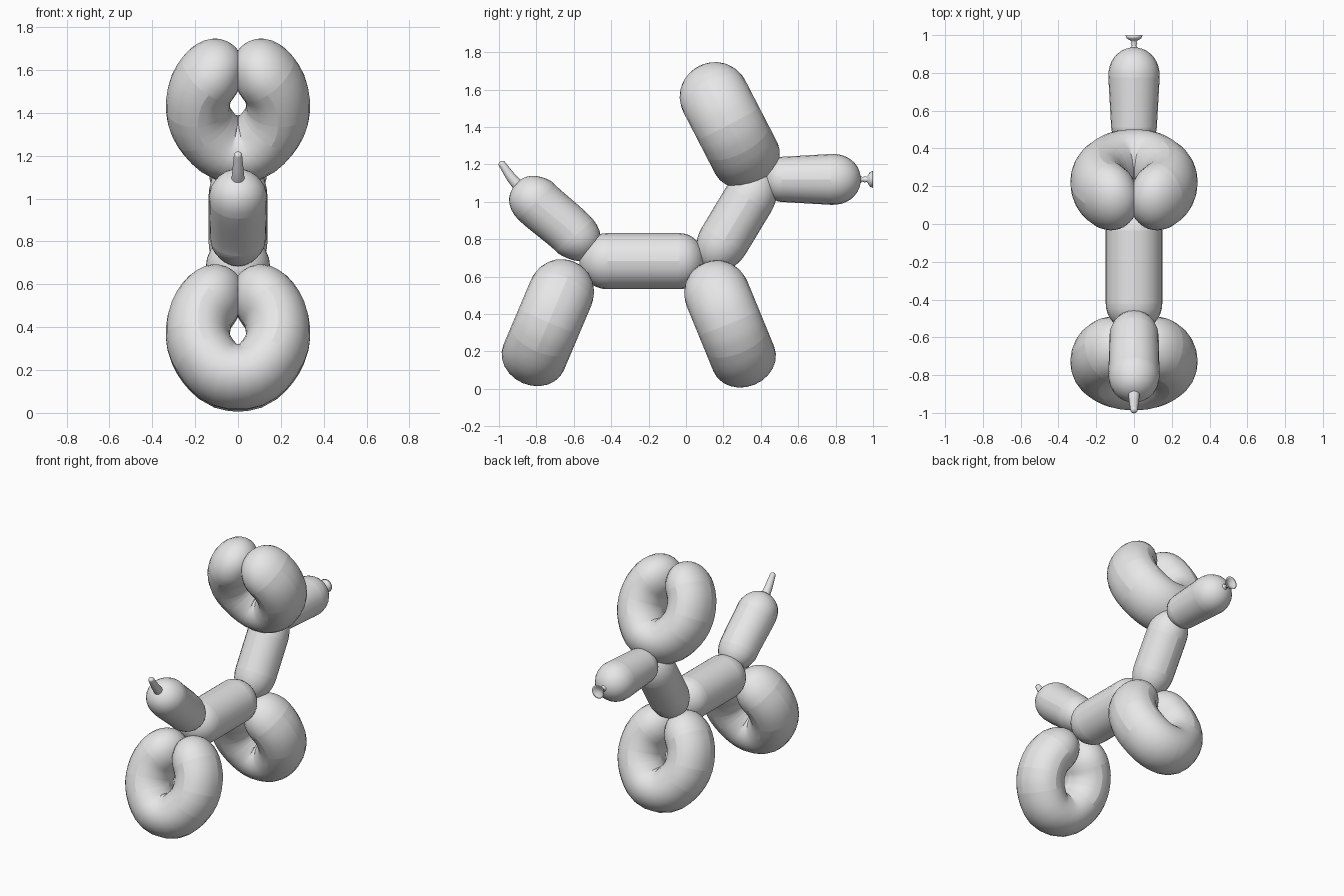
import bpy, bmesh, math
from mathutils import Vector

if "Cube" in bpy.data.objects:
    bpy.data.objects.remove(bpy.data.objects["Cube"])

SIDES = 24
rubber = bpy.data.materials.new("light grey rubber")
rubber.use_nodes = True
GREY = (0.8, 0.8, 0.8, 1)
rubber.diffuse_color = GREY
rubber.node_tree.nodes["Principled BSDF"].inputs["Base Color"].default_value = GREY


def curve(points, steps=24):
    """Dense smooth path through the given points."""
    p = [2 * points[0] - points[1]] + points + [2 * points[-1] - points[-2]]
    out = []
    for a, b, c, d in zip(p, p[1:], p[2:], p[3:]):
        for k in range(steps):
            t = k / steps
            out.append(0.5 * (2 * b + (c - a) * t + (2 * a - 5 * b + 4 * c - d) * t * t
                              + (3 * b - a - 3 * c + d) * t ** 3))
    return out + [points[-1]]


def skin(name, rings, normal, depth=1.0, seams=(), mirrored=False):
    """Skin rings of (centre, radius, tangent); seams are ring indices."""
    bm = bmesh.new()
    loops = []
    for centre, r, tangent in rings:
        side = normal.cross(tangent).normalized()
        angles = [2 * math.pi * k / SIDES for k in range(SIDES)]
        loops.append([bm.verts.new(centre + r * (math.cos(a) * depth * normal + math.sin(a) * side))
                      for a in angles])
    for lo, hi in zip(loops, loops[1:]):
        for k in range(SIDES):
            j = (k + 1) % SIDES
            bm.faces.new((lo[k], lo[j], hi[j], hi[k]))
    bm.faces.new(loops[0])
    bm.faces.new(loops[-1])
    bmesh.ops.recalc_face_normals(bm, faces=bm.faces)
    for f in bm.faces:
        f.smooth = True
    # Balloon seams: chosen rings plus four lengthwise lines
    if seams:
        lines = [loops[i] + loops[i][:1] for i in seams]
        lo, hi = min(seams), max(seams)
        lines += [[ring[k] for ring in loops[lo:hi + 1]] for k in range(0, SIDES, SIDES // 4)]
        edges = {bm.edges.get(pair) for line in lines for pair in zip(line, line[1:])}
        bmesh.ops.split_edges(bm, edges=list(edges))
    if mirrored:
        bmesh.ops.bisect_plane(bm, geom=bm.verts[:] + bm.edges[:] + bm.faces[:],
                               plane_co=(0, 0, 0), plane_no=(1, 0, 0), clear_inner=True)
    mesh = bpy.data.meshes.new(name)
    bm.to_mesh(mesh)
    bm.free()
    mesh.materials.append(rubber)
    ob = bpy.data.objects.new(name, mesh)
    bpy.context.collection.objects.link(ob)
    if mirrored:
        mod = ob.modifiers.new("Mirror", 'MIRROR')
        mod.use_mirror_merge = False
    return ob


def balloon(name, points, radii, caps, normal, seams=(), **options):
    """Inflated tube along a path, rounded at each end over the cap lengths."""
    path = curve(points)
    dist = [0.0]
    for a, b in zip(path, path[1:]):
        dist.append(dist[-1] + (b - a).length)
    total = dist[-1]

    def at(s):
        for i in range(len(path) - 1):
            if s <= dist[i + 1]:
                return path[i].lerp(path[i + 1], (s - dist[i]) / (dist[i + 1] - dist[i]))
        return path[-1]

    arcs = [0.12 + (math.pi / 2 - 0.12) * k / 8 for k in range(9)]
    c0, c1 = caps
    stations = [(c0 * (1 - math.cos(a)), math.sin(a)) for a in arcs] if c0 else [(0, 1)]
    stations += [(c0 + (total - c0 - c1) * k / 16, 1) for k in range(1, 16)]
    stations += [(total - c1 * (1 - math.cos(a)), math.sin(a)) for a in reversed(arcs)] if c1 else [(total, 1)]
    rings = []
    for s, f in stations:
        r = radii[0] + (radii[1] - radii[0]) * s / total
        tangent = at(min(s + 0.02, total)) - at(max(s - 0.02, 0))
        rings.append((at(s), r * f, tangent.normalized()))
    marks = [min(range(len(rings)), key=lambda i: abs(stations[i][0] - s)) for s in seams]
    return skin(name, rings, normal, seams=marks, **options)


X = Vector((1, 0, 0))


def side_path(*yz):
    return [Vector((0, y, z)) for y, z in yz]


# Looped pairs: two bent balloons pinched together at one end
def loop_pair(name, centre_y, centre_z, axis_y, axis_z, depth):
    axis = Vector((0, axis_y, axis_z)).normalized()
    centre = Vector((0, centre_y, centre_z))
    outline = [(0.01, 0.30), (0.095, 0.215), (0.168, 0.11), (0.187, 0.0),
               (0.165, -0.09), (0.10, -0.18), (0.03, -0.215), (-0.08, -0.21)]
    pts = [centre + X * x + axis * s for x, s in outline]
    balloon(name, pts, (0.15, 0.15), (0.19, 0), X.cross(axis), seams=(0.19, 0.35, 0.49),
            depth=depth, mirrored=True)


loop_pair("tail_end_legs", -0.73, 0.367, 0.39, 0.92, 1.17)
loop_pair("head_end_legs", 0.227, 0.36, -0.38, 0.925, 1.17)
loop_pair("ears", 0.224, 1.424, -0.46, 0.89, 1.24)

# Straight balloons
balloon("body", side_path((-0.57, 0.683), (-0.22, 0.683), (0.10, 0.683)),
        (0.15, 0.15), (0.15, 0.135), X, seams=(0.15, 0.35, 0.535))
balloon("neck", side_path((0.11, 0.64), (0.27, 0.905), (0.43, 1.17)),
        (0.137, 0.137), (0.18, 0.18), X, seams=(0.18, 0.31, 0.44))
balloon("snout", side_path((0.41, 1.12), (0.65, 1.12), (0.935, 1.12)),
        (0.115, 0.145), (0.10, 0.16), X, seams=(0.10, 0.365))
balloon("tail", side_path((-0.52, 0.70), (-0.60, 0.825), (-0.80, 1.0), (-0.89, 1.115)),
        (0.128, 0.138), (0.14, 0.145), X, seams=(0.14, 0.26, 0.415))

# Uninflated tail tip
balloon("tail_tip", side_path((-0.87, 1.06), (-0.93, 1.125), (-0.993, 1.216)),
        (0.034, 0.018), (0, 0.015), X)

# Tied knot with a flared lip, hollow at the end
Y = Vector((0, 1, 0))
knot = [(0.915, 0.04), (0.935, 0.018), (0.945, 0.011), (0.955, 0.018), (0.965, 0.013),
        (0.972, 0.02), (0.982, 0.038), (1.0, 0.046), (0.995, 0.036), (0.982, 0.01)]
skin("knot", [(Vector((0, y, 1.12)), r, Y) for y, r in knot], X)
